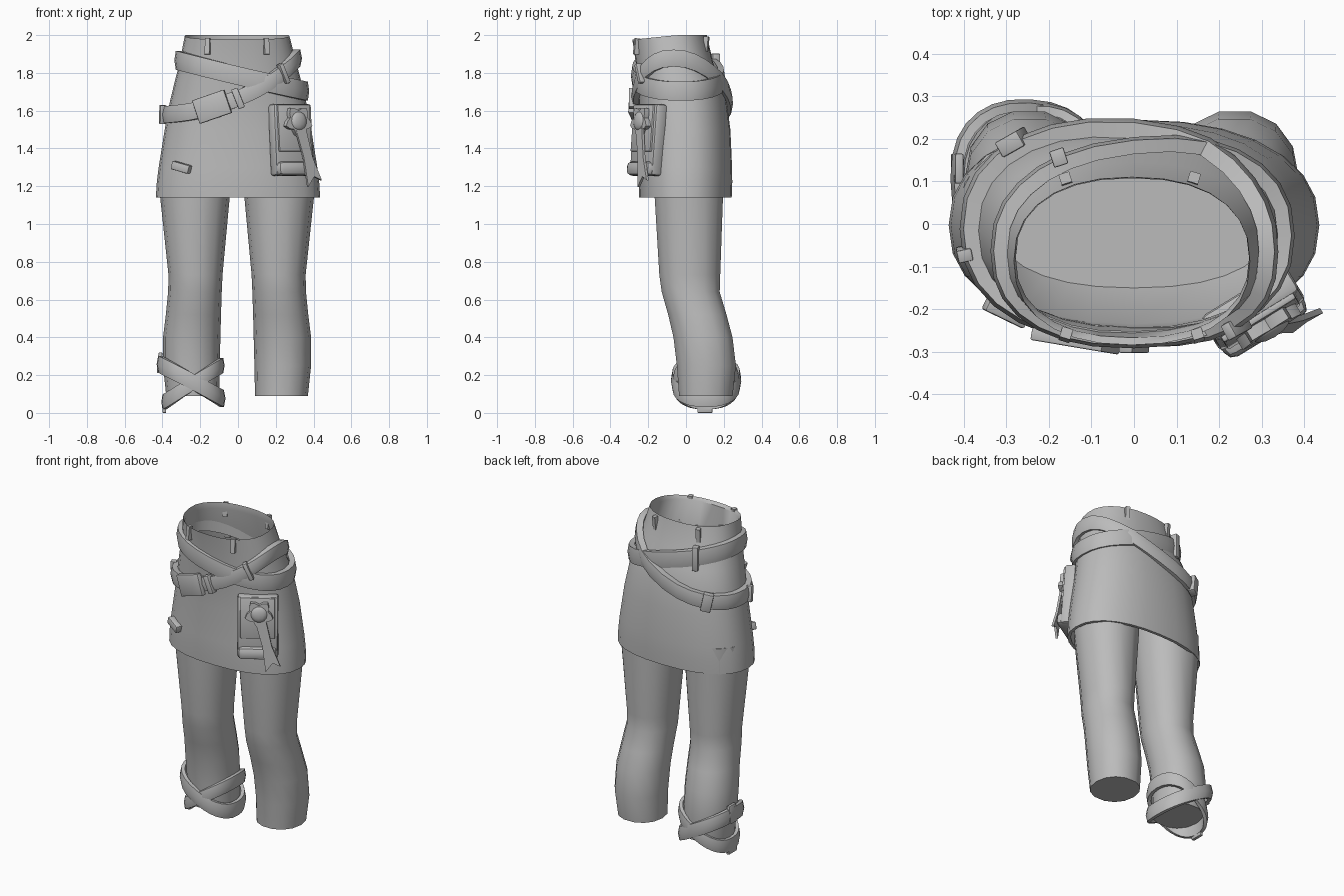
import bpy, bmesh, math
from mathutils import Matrix, Vector, Euler

if "Cube" in bpy.data.objects:
    bpy.data.objects.remove(bpy.data.objects["Cube"])

grey = bpy.data.materials.new("cloth grey")
grey.use_nodes = True
COLOUR = (0.5, 0.5, 0.5, 1)
grey.diffuse_color = COLOUR
grey.node_tree.nodes["Principled BSDF"].inputs["Base Color"].default_value = COLOUR
SIDES = 28

# Profiles: height, centre x, half width, centre y, half depth
BODY = [(2.0, -.005, .277, -.087, .197), (1.85, 0, .31, -.06, .205),
        (1.75, 0, .336, -.035, .225), (1.65, 0, .36, -.018, .233),
        (1.5, 0, .388, -.005, .24), (1.3, 0, .42, -.003, .247),
        (1.22, 0, .43, -.003, .248), (1.14, 0, .435, -.003, .245)]
LEG = [(1.3, .215, .19, .01, .19), (1.14, .218, .184, .015, .185),
       (.73, .215, .143, .02, .165), (.64, .218, .142, .025, .157),
       (.52, .226, .146, .06, .158), (.4, .235, .152, .09, .16),
       (.25, .237, .15, .108, .16), (.09, .23, .14, .105, .145)]
RIGHT_LEG = [(z, -cx - .01, rx, cy, ry) for z, cx, rx, cy, ry in LEG]


def surface(table, z, angle, offset=0, power=2.3):
    """Point on a lofted profile at a height and angle."""
    row = table[0] if z > table[0][0] else table[-1]
    for a, b in zip(table, table[1:]):
        if b[0] <= z <= a[0]:
            f = (a[0] - z) / (a[0] - b[0])
            row = [p + (q - p) * f for p, q in zip(a, b)]
    _, cx, rx, cy, ry = row
    c, s = math.cos(angle), math.sin(angle)
    e = 2 / power
    return Vector((cx + math.copysign(abs(c) ** e, c) * (rx + offset),
                   cy + math.copysign(abs(s) ** e, s) * (ry + offset), z))


def finish(name, bm):
    bmesh.ops.recalc_face_normals(bm, faces=bm.faces)
    mesh = bpy.data.meshes.new(name)
    bm.to_mesh(mesh)
    bm.free()
    mesh.materials.append(grey)
    ob = bpy.data.objects.new(name, mesh)
    bpy.context.collection.objects.link(ob)
    return ob


def bridge(name, rings, wrap=False, caps=False):
    """Skin a list of closed point rings."""
    bm = bmesh.new()
    rows = [[bm.verts.new(p) for p in ring] for ring in rings]
    n = len(rows[0])
    pairs = list(zip(rows, rows[1:])) + ([(rows[-1], rows[0])] if wrap else [])
    for a, b in pairs:
        for i in range(n):
            bm.faces.new((a[i], a[(i + 1) % n], b[(i + 1) % n], b[i]))
    if caps:
        bm.faces.new(rows[0])
        bm.faces.new(rows[-1])
    return finish(name, bm)


ANGLES = [2 * math.pi * i / SIDES for i in range(SIDES)]


def belt(name, table, height, half, inner, outer):
    """Strap around a profile; its height is a function of x."""
    section = [(-half, inner), (-half, outer * .75), (0, outer),
               (half, outer * .75), (half, inner)]
    rings = []
    for dz, off in section:
        ring = []
        for t in ANGLES:
            z = height(surface(table, height(0), t).x)
            p = surface(table, z, t, off)
            p.z += dz
            ring.append(p)
        rings.append(ring)
    return bridge(name, rings, wrap=True)


def block(name, loc, size, rot=(0, 0, 0), bevel=0.0):
    bm = bmesh.new()
    bmesh.ops.create_cube(bm, size=1, matrix=Matrix.Diagonal((*size, 1)))
    if bevel:
        bmesh.ops.bevel(bm, geom=bm.edges[:], offset=bevel, segments=2,
                        affect='EDGES', profile=.5)
    bm.transform(Matrix.Translation(loc) @ Euler(rot).to_matrix().to_4x4())
    return finish(name, bm)


def prism(name, outline, depth, matrix):
    """Outline in local x, z pushed outwards along local -y."""
    rings = [[matrix @ Vector((x, y, z)) for x, z in outline] for y in (0, -depth)]
    return bridge(name, rings, caps=True)


def facing(angle):
    """Yaw that turns a block's front towards an angle around the body."""
    return angle + math.pi / 2


# Waist and skirt, with a lowered front edge and an inner floor
rings = [[surface(BODY, row[0], t) for t in ANGLES] for row in BODY]
for p in rings[0]:
    p.z -= .025 * max(0, -(p.y + .05) / .24)
inside = [[surface(BODY, z, t, -.018) for t in ANGLES] for z in (1.14, 1.3)]
bridge("skirt", rings + inside)
waist = [[surface(BODY, z, t, -.012) for t in ANGLES] for z in (1.96, 1.7, 1.45)]
waist.append([surface(BODY, 1.3, t, -.1) for t in ANGLES])
bridge("waist_lining", [rings[0]] + waist)
bm = bmesh.new()
bm.faces.new([bm.verts.new(surface(BODY, 1.3, t, -.015)) for t in ANGLES])
finish("skirt_floor", bm)

# Trouser legs
for name, table in (("left_leg", LEG), ("right_leg", RIGHT_LEG)):
    bridge(name, [[surface(table, r[0], t, 0, 2.15) for t in ANGLES[::2]]
                  for r in table], caps=True)


# Crossing hip belts and ankle straps
def upper(x): return 1.785 - .25 * x
def lower(x): return 1.665 + .42 * x + .5 * x * x
def strap_a(x): return .17 - .65 * (x + .245)
def strap_b(x): return .155 + .64 * (x + .245)


belt("upper_belt", BODY, upper, .05, -.01, .03)
belt("lower_belt", BODY, lower, .045, -.01, .036)
belt("ankle_strap_a", RIGHT_LEG, strap_a, .045, .005, .034)
belt("ankle_strap_b", RIGHT_LEG, strap_b, .04, 0, .026)


# Buckles and keeper loops on the belts
def fitting(name, table, height, angle, size, off, tilt):
    z = height(surface(table, height(0), angle).x)
    p = surface(table, z, angle, off)
    n = surface(table, z, angle + .1) - surface(table, z, angle - .1)
    block(name, p, size, (0, tilt, math.atan2(n.y, n.x)), .004)


fitting("front_buckle", BODY, lower, math.radians(-107), (.18, .03, .13), .035, -.33)
fitting("front_keeper", BODY, lower, math.radians(-90), (.035, .04, .11), .03, -.38)
fitting("side_keeper", BODY, lower, math.radians(-50), (.025, .04, .11), .03, -.42)
fitting("back_keeper", BODY, upper, math.radians(118), (.035, .04, .15), .025, 0)
fitting("back_buckle", BODY, lower, math.radians(132), (.06, .04, .11), .03, .2)
fitting("hip_keeper", BODY, lower, math.radians(190), (.03, .035, .1), .03, .1)
block("ankle_buckle", (-.415, .13, .265), (.02, .07, .11), (0, .1, 0), .004)
block("ankle_tab", (-.39, .1, .03), (.02, .08, .06), (0, 0, 0), .004)

# Belt loops on the waistband
for i, (x, angle, z) in enumerate([(-.16, -120, 1.94), (.15, -61, 1.94),
                                   (-.16, 121, 1.95), (.14, 60, 1.95)]):
    p = surface(BODY, z, math.radians(angle), .008)
    block("belt_loop_%d" % (i + 1), (x, p.y, z), (.026, .025, .085),
          (-.1, 0, math.copysign(.3, x) * (-1 if angle > 0 else 1)))

# Small toggle on the skirt front
block("toggle", (-.3, -.205, 1.3), (.105, .04, .045), (0, .25, -.45), .006)

# Hip pouch with flap, rolled base, rosette and hanging strap
base = Matrix.Translation((.28, -.2, 1.445)) @ Euler((-.08, 0, .55)).to_matrix().to_4x4()


def on_pouch(name, loc, size, bevel):
    ob = block(name, loc, size, (0, 0, 0), bevel)
    ob.data.transform(base)


on_pouch("pouch", (0, 0, 0), (.235, .07, .38), .015)
on_pouch("pouch_flap", (0, -.036, .06), (.2, .02, .25), .006)
on_pouch("pouch_base", (0, -.02, -.155), (.225, .085, .075), .025)
strap = [(-.03, .08), (.035, .08), (.075, -.1), (.125, -.22), (.08, -.2),
         (.04, -.255), (.02, -.1)]
prism("pouch_strap", strap, .014, base @ Matrix.Translation((.01, -.062, 0)))
star = []
for i in range(20):
    r = .085 - .03 * (.5 + .5 * math.cos(i * math.pi / 2))
    a = math.pi / 2 + i * math.pi / 10
    star.append((r * math.cos(a), r * math.sin(a)))
rosette = base @ Matrix.Translation((.01, -.045, .095))
prism("rosette", star, .03, rosette)
bm = bmesh.new()
bmesh.ops.create_uvsphere(bm, u_segments=12, v_segments=8, radius=.05,
                          matrix=rosette @ Matrix.Translation((0, -.025, 0))
                          @ Matrix.Diagonal((1, .4, 1, 1)))
finish("rosette_dome", bm)

# Smooth shading with sharp creases
bpy.ops.object.select_all(action='DESELECT')
for ob in bpy.context.collection.objects:
    if ob.type == 'MESH':
        ob.select_set(True)
        bpy.context.view_layer.objects.active = ob
bpy.ops.object.shade_smooth_by_angle(angle=math.radians(40))
